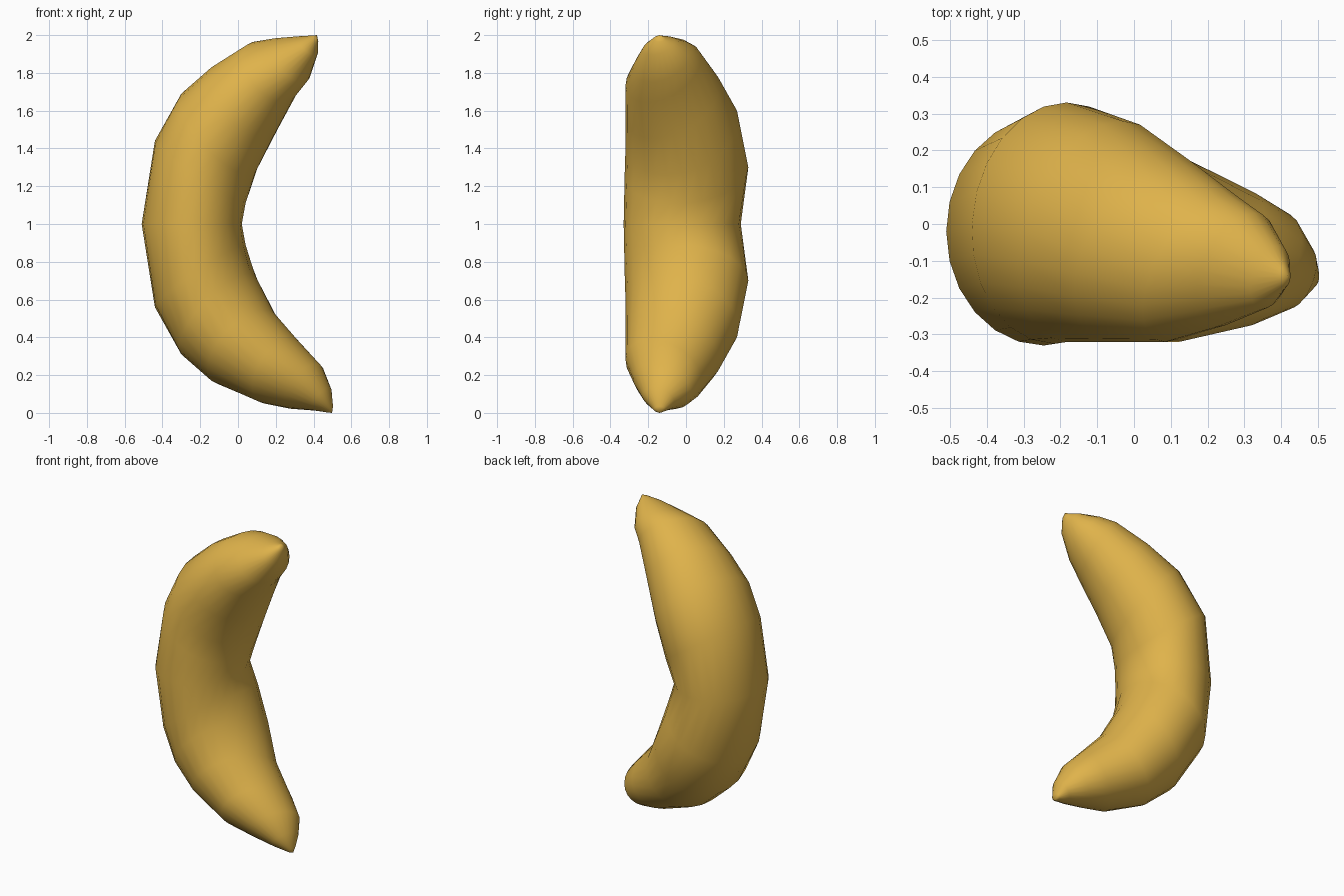
import bpy
import bmesh
from math import cos, sin, pi
from mathutils import Vector

default_cube = bpy.data.objects.get("Cube")
if default_cube:
    bpy.data.objects.remove(default_cube, do_unlink=True)

SIDES = 24
MID_HEIGHT = Vector((0, 0, 1))

# Each section: outer x, outer height, inner x, inner height, front y, back y, lean
# Heights are measured away from the middle, towards the nearer tip
middle = (-.51, 0, .02, 0, -.33, .29, 0)
shared = [
    (-.44, .44, .04, .11, -.325, .33, .03),
    (-.30, .69, .09, .27, -.32, .28, .1),
    (-.14, .83, .19, .47, -.32, .18, .12),
]
top_end = [
    (.05, .95, .29, .66, -.32, .08, .11),
    (.18, .975, .37, .76, -.28, .03, .07),
    (.32, .99, .42, .9, -.23, -.06, .03),
    (.395, .998, .425, .965, -.17, -.11, 0),
]
bottom_end = [
    (.11, .94, .32, .62, -.32, .09, .11),
    (.26, .97, .44, .75, -.28, .03, .07),
    (.40, .985, .49, .87, -.23, -.06, .03),
    (.475, .998, .503, .965, -.17, -.11, 0),
]
top_tip = Vector((.418, -.14, 1))
bottom_tip = Vector((.498, -.14, -1))


def section_points(section, direction):
    """Oval section whose back side leans towards the tip."""
    outer_x, outer_h, inner_x, inner_h, front, back, lean = section
    outer = Vector((outer_x, 0, outer_h * direction))
    inner = Vector((inner_x, 0, inner_h * direction))
    centre = (outer + inner) / 2
    centre.y = (front + back) / 2
    radial = (inner - outer) / 2
    along = Vector((-radial.z, 0, radial.x)).normalized() * direction
    sideways = Vector((0, (back - front) / 2, 0)) + along * lean
    points = []
    for step in range(SIDES):
        angle = 2 * pi * step / SIDES
        points.append(centre + radial * cos(angle) + sideways * sin(angle))
    return points


def build_fruit(name, material):
    bm = bmesh.new()

    # Sections run from the bottom tip to the top tip
    lower = [section_points(s, -1) for s in reversed(shared + bottom_end)]
    upper = [section_points(s, 1) for s in shared + top_end]
    sections = lower + [section_points(middle, 1)] + upper
    rings = [[bm.verts.new(p + MID_HEIGHT) for p in points] for points in sections]

    # Skin between neighbouring sections
    for ring, following in zip(rings, rings[1:]):
        for i in range(SIDES):
            j = (i + 1) % SIDES
            bm.faces.new((ring[i], ring[j], following[j], following[i]))

    # Pointed ends
    for tip, ring in ((bottom_tip, rings[0]), (top_tip, rings[-1])):
        point = bm.verts.new(tip + MID_HEIGHT)
        for i in range(SIDES):
            bm.faces.new((point, ring[i], ring[(i + 1) % SIDES]))

    bmesh.ops.recalc_face_normals(bm, faces=bm.faces)
    for face in bm.faces:
        face.smooth = True
    mesh = bpy.data.meshes.new(name)
    bm.to_mesh(mesh)
    bm.free()
    mesh.materials.append(material)
    fruit = bpy.data.objects.new(name, mesh)
    bpy.context.collection.objects.link(fruit)
    return fruit


# Ripe yellow skin
yellow = bpy.data.materials.new("ripe_yellow")
yellow.use_nodes = True
yellow.diffuse_color = (.74, .45, .07, 1)
shader = yellow.node_tree.nodes["Principled BSDF"]
shader.inputs["Base Color"].default_value = yellow.diffuse_color

build_fruit("curved_fruit", yellow)
